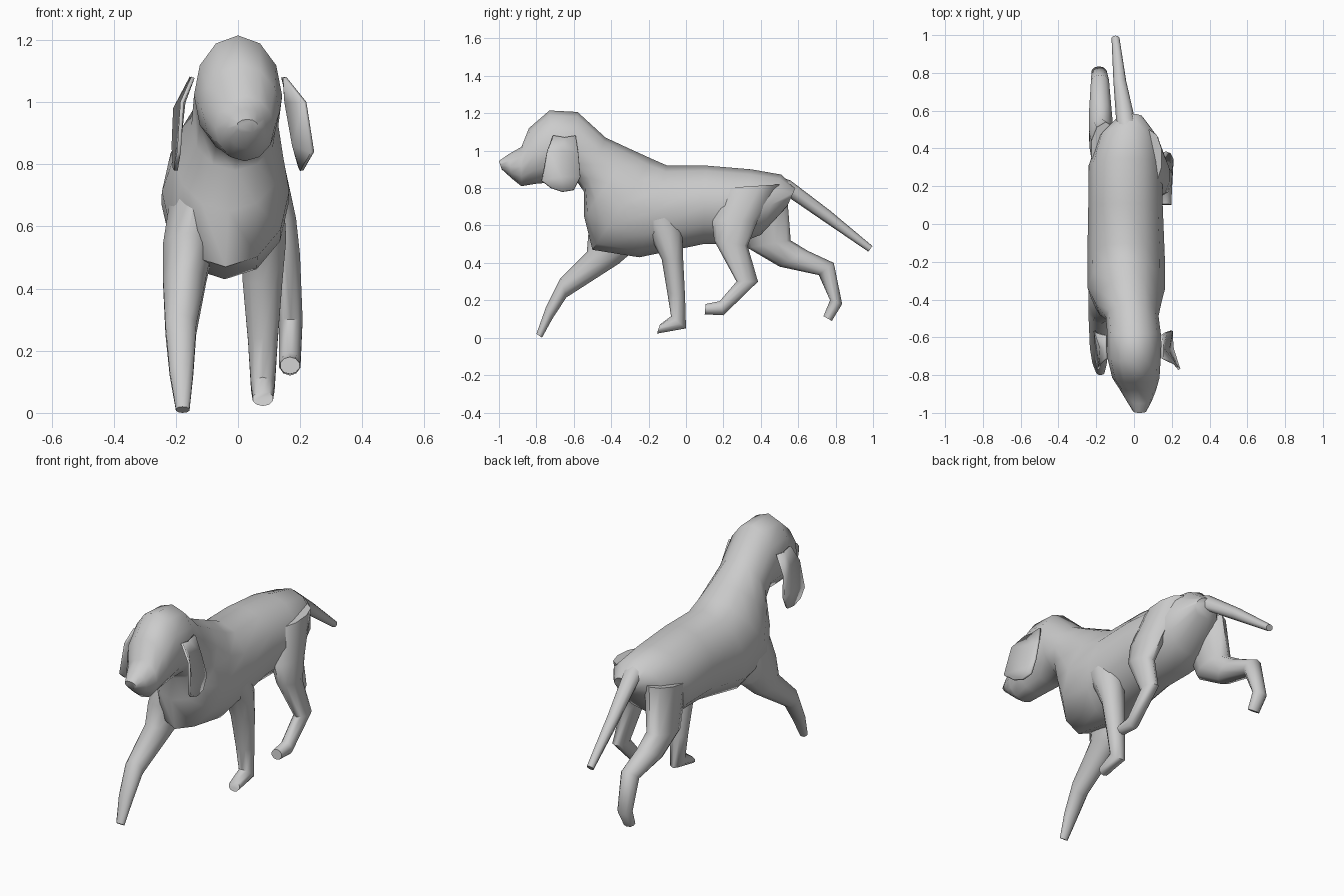
import bpy, bmesh, math
from mathutils import Vector


def finish(name, bm, angle=55):
    bmesh.ops.recalc_face_normals(bm, faces=bm.faces)
    me = bpy.data.meshes.new(name)
    bm.to_mesh(me)
    bm.free()
    ob = bpy.data.objects.new(name, me)
    bpy.context.collection.objects.link(ob)
    bpy.ops.object.select_all(action='DESELECT')
    ob.select_set(True)
    bpy.context.view_layer.objects.active = ob
    bpy.ops.object.shade_smooth_by_angle(angle=math.radians(angle))
    return ob


def loft(name, stations, sides=10):
    """Each station: edge point A (y, z), edge point B (y, z), centre x, half width."""
    bm = bmesh.new()
    rings = []
    for ya, za, yb, zb, cx, hw in stations:
        mid = Vector((cx, (ya + yb) / 2, (za + zb) / 2))
        half = Vector((0, (ya - yb) / 2, (za - zb) / 2))
        ring = []
        for i in range(sides):
            t = 2 * math.pi * i / sides + math.pi / 2
            ring.append(bm.verts.new(mid + half * math.sin(t) + Vector((hw * math.cos(t), 0, 0))))
        rings.append(ring)
    for a, b in zip(rings, rings[1:]):
        for i in range(sides):
            j = (i + 1) % sides
            bm.faces.new((a[i], a[j], b[j], b[i]))
    bm.faces.new(rings[0])
    bm.faces.new(rings[-1])
    return finish(name, bm)


# Head, neck and torso in one loft from nose to rump
loft("body", [
    (-1.0, .945, -.985, .90, .03, .035),
    (-.95, .98, -.93, .85, .028, .065),
    (-.88, 1.02, -.88, .81, .022, .095),
    (-.84, 1.12, -.79, .825, .01, .125),
    (-.73, 1.215, -.68, .83, 0, .142),
    (-.58, 1.207, -.58, .83, 0, .142),
    (-.43, 1.07, -.545, .78, -.01, .14),
    (-.29, 1.005, -.545, .65, -.03, .175),
    (-.18, .955, -.50, .47, -.04, .205),
    (-.10, .92, -.25, .43, -.042, .205),
    (.11, .92, .09, .50, -.045, .197),
    (.35, .90, .27, .50, -.045, .195),
    (.51, .872, .40, .55, -.03, .16),
    (.585, .80, .54, .70, -.02, .07),
], 12)

# Tail
loft("tail", [
    (.48, .87, .50, .72, -.03, .065),
    (.56, .84, .55, .75, -.045, .05),
    (.77, .68, .74, .62, -.075, .034),
    (.997, .49, .975, .46, -.098, .021),
], 8)

# Legs in mid stride
loft("front_leg_reaching", [
    (-.47, .78, -.20, .75, -.12, .09),
    (-.52, .58, -.25, .49, -.16, .085),
    (-.53, .46, -.36, .395, -.172, .073),
    (-.67, .32, -.64, .215, -.184, .052),
    (-.75, .16, -.715, .10, -.182, .04),
    (-.80, .02, -.77, 0, -.178, .023),
])
loft("front_leg_standing", [
    (-.30, .70, -.06, .72, .06, .09),
    (-.20, .56, -.02, .56, .083, .076),
    (-.13, .42, -.015, .42, .079, .067),
    (-.10, .24, -.005, .22, .08, .05),
    (-.08, .115, 0, .05, .08, .04),
    (-.14, .07, -.155, .022, .08, .034),
])
loft("hind_leg_forward", [
    (.20, .80, .50, .82, .08, .07),
    (.14, .63, .38, .62, .125, .065),
    (.15, .52, .33, .49, .15, .052),
    (.27, .30, .385, .30, .17, .04),
    (.18, .195, .20, .12, .167, .036),
    (.105, .18, .10, .125, .167, .032),
])
loft("hind_leg_trailing", [
    (.25, .72, .54, .77, -.15, .08),
    (.33, .48, .56, .52, -.172, .068),
    (.50, .38, .65, .465, -.178, .063),
    (.71, .335, .79, .40, -.18, .05),
    (.77, .20, .835, .18, -.185, .042),
    (.735, .115, .78, .09, -.18, .034),
])


def ear(name, side, xs):
    """Cupped flap: rows from root to tip, columns front to back."""
    yz = [[(-.71, 1.08), (-.65, 1.07), (-.59, 1.08)],
          [(-.74, 1.0), (-.66, 1.0), (-.575, .98)],
          [(-.77, .84), (-.67, .86), (-.565, .86)],
          [(-.72, .80), (-.66, .78), (-.60, .79)]]
    bm = bmesh.new()
    rows = [[bm.verts.new((side * x, y, z)) for x, (y, z) in zip(xr, r)]
            for xr, r in zip(xs, yz)]
    for a, b in zip(rows, rows[1:]):
        for i in range(2):
            bm.faces.new((a[i], a[i + 1], b[i + 1], b[i]))
    ob = finish(name, bm)
    mod = ob.modifiers.new("thickness", 'SOLIDIFY')
    mod.thickness = .012
    mod.offset = 0


# Ears: one flared, one hanging flat
ear("ear_flared", 1, [(.15, .15, .145), (.215, .155, .17), (.24, .18, .20), (.215, .205, .20)])
ear("ear_hanging", -1, [(.145, .15, .15), (.18, .175, .203), (.19, .19, .208), (.20, .20, .205)])
